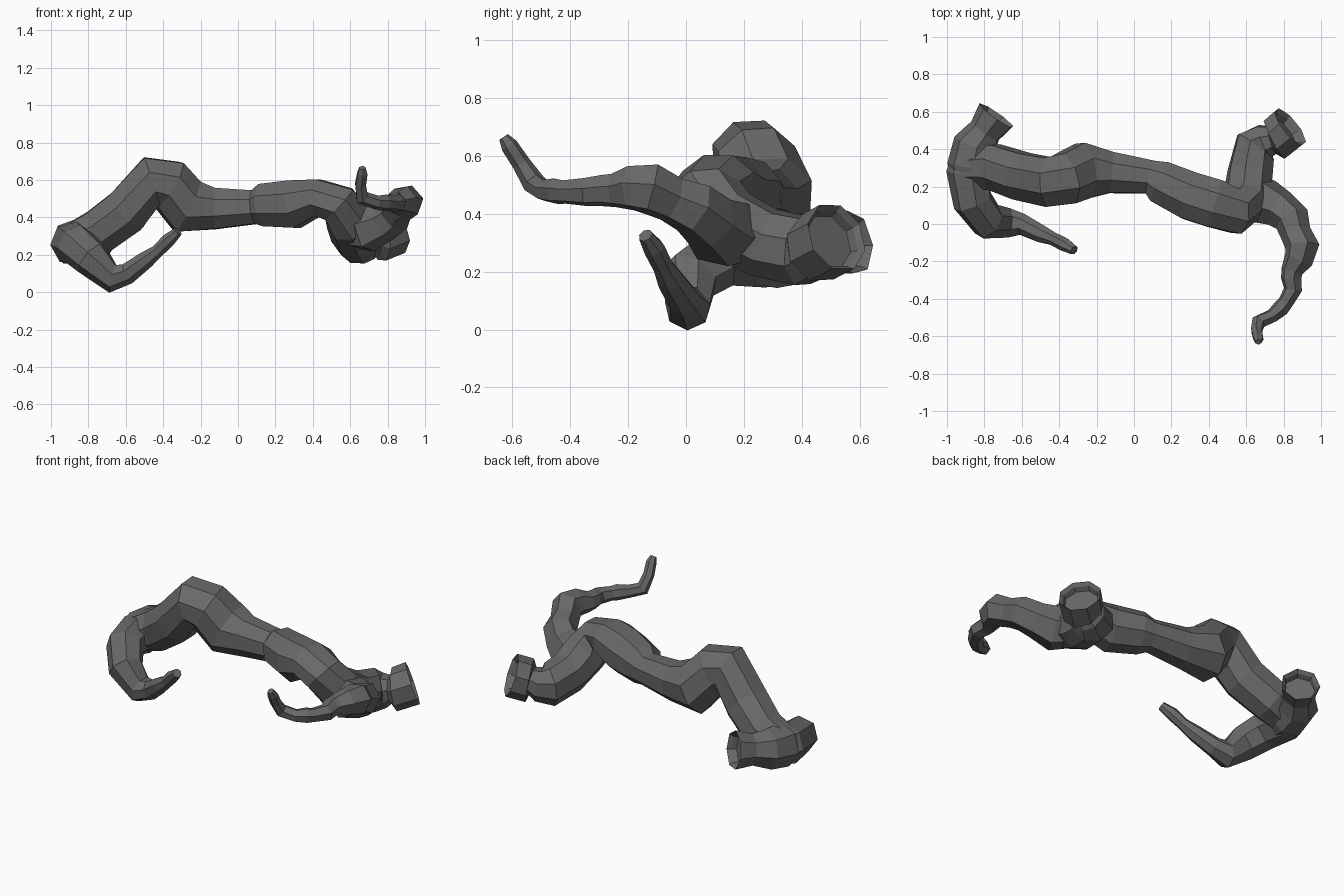
import bpy, bmesh, math
from mathutils import Vector, Quaternion

if "Cube" in bpy.data.objects:
    bpy.data.objects.remove(bpy.data.objects["Cube"])

GREY = (0.14, 0.14, 0.14, 1)
bark = bpy.data.materials.new("dark grey bark")
bark.use_nodes = True
bark.diffuse_color = GREY
bark.node_tree.nodes["Principled BSDF"].inputs["Base Color"].default_value = GREY


def limb(name, path, sides, hollow_end=False, turn=0.2):
    """Faceted tube through stations (x, y, z, radius, optional flattening)."""
    pts = [Vector(p[:3]) for p in path]
    bm = bmesh.new()
    rings, side, old = [], None, None
    for i, p in enumerate(pts):
        ahead = (pts[min(i + 1, len(pts) - 1)] - p).normalized()
        behind = (p - pts[max(i - 1, 0)]).normalized()
        along = (ahead + behind).normalized()
        if side is None:
            side = along.orthogonal().normalized()
        else:
            side = old.rotation_difference(along) @ side
        old = along
        ring = []
        for k in range(sides):
            offset = Quaternion(along, turn + k * math.tau / sides) @ side
            offset *= path[i][3]
            if len(path[i]) > 4:
                offset.z *= path[i][4]
            ring.append(bm.verts.new(p + offset))
        rings.append(ring)
    for a, b in zip(rings, rings[1:]):
        for k in range(sides):
            j = (k + 1) % sides
            bm.faces.new((a[k], a[j], b[j], b[k]))
    bm.faces.new(rings[0][::-1])
    end = bm.faces.new(rings[-1])
    # Broken end: wide rim, sloping dish, then a smaller pit
    if hollow_end:
        bmesh.ops.inset_individual(bm, faces=[end], thickness=0.038, depth=0.004)
        bmesh.ops.inset_individual(bm, faces=[end], thickness=0.018, depth=-0.02)
        bmesh.ops.inset_individual(bm, faces=[end], thickness=0.008, depth=-0.03)
    bmesh.ops.recalc_face_normals(bm, faces=bm.faces)
    mesh = bpy.data.meshes.new(name)
    bm.to_mesh(mesh)
    bm.free()
    mesh.materials.append(bark)
    obj = bpy.data.objects.new(name, mesh)
    bpy.context.collection.objects.link(obj)
    return obj


# Trunk arching up, running across, then bending back to a broken end
limb("trunk", [
    (-.89, .30, .26, .11), (-.75, .305, .32, .13), (-.60, .255, .43, .135),
    (-.46, .225, .595, .142), (-.37, .24, .575, .148), (-.27, .285, .457, .16),
    (-.12, .275, .447, .118), (.09, .25, .455, .097), (.14, .225, .465, .123),
    (.30, .15, .47, .138), (.43, .11, .505, .14, .75), (.54, .07, .47, .13, .85),
    (.60, .13, .375, .13), (.62, .27, .30, .125), (.65, .41, .27, .125),
    (.70, .44, .27, .10), (.74, .45, .285, .08), (.755, .455, .285, .125),
    (.835, .52, .32, .125)], 8, True, 0.4)

# Thin branch winding forward and up, knobbly along its length
limb("front_branch", [
    (.60, .19, .34, .11), (.69, .12, .34, .13), (.78, .08, .375, .105),
    (.845, .025, .42, .097), (.865, -.05, .45, .083), (.90, -.12, .485, .093),
    (.88, -.19, .488, .08), (.845, -.25, .48, .06), (.84, -.29, .48, .056),
    (.85, -.35, .475, .05), (.81, -.42, .475, .042), (.785, -.45, .478, .046),
    (.74, -.49, .48, .038), (.665, -.525, .505, .04), (.655, -.57, .575, .032),
    (.665, -.61, .635, .03), (.665, -.63, .665, .018)], 6)

# Broken stub at the other end, flaring away from the bend
limb("left_stub", [
    (-.88, .20, .255, .10), (-.87, .31, .265, .13), (-.85, .42, .275, .12),
    (-.795, .495, .285, .092), (-.735, .58, .30, .113)], 7, True)

# Tapering root that drops to the ground and rises to a tip
limb("left_root", [
    (-.84, .38, .27, .11), (-.885, .27, .26, .12), (-.86, .12, .25, .11),
    (-.78, .015, .18, .102), (-.67, .005, .075, .08), (-.59, -.005, .10, .058),
    (-.49, -.055, .175, .048), (-.43, -.08, .22, .036), (-.37, -.11, .28, .038),
    (-.32, -.14, .325, .026)], 7)
